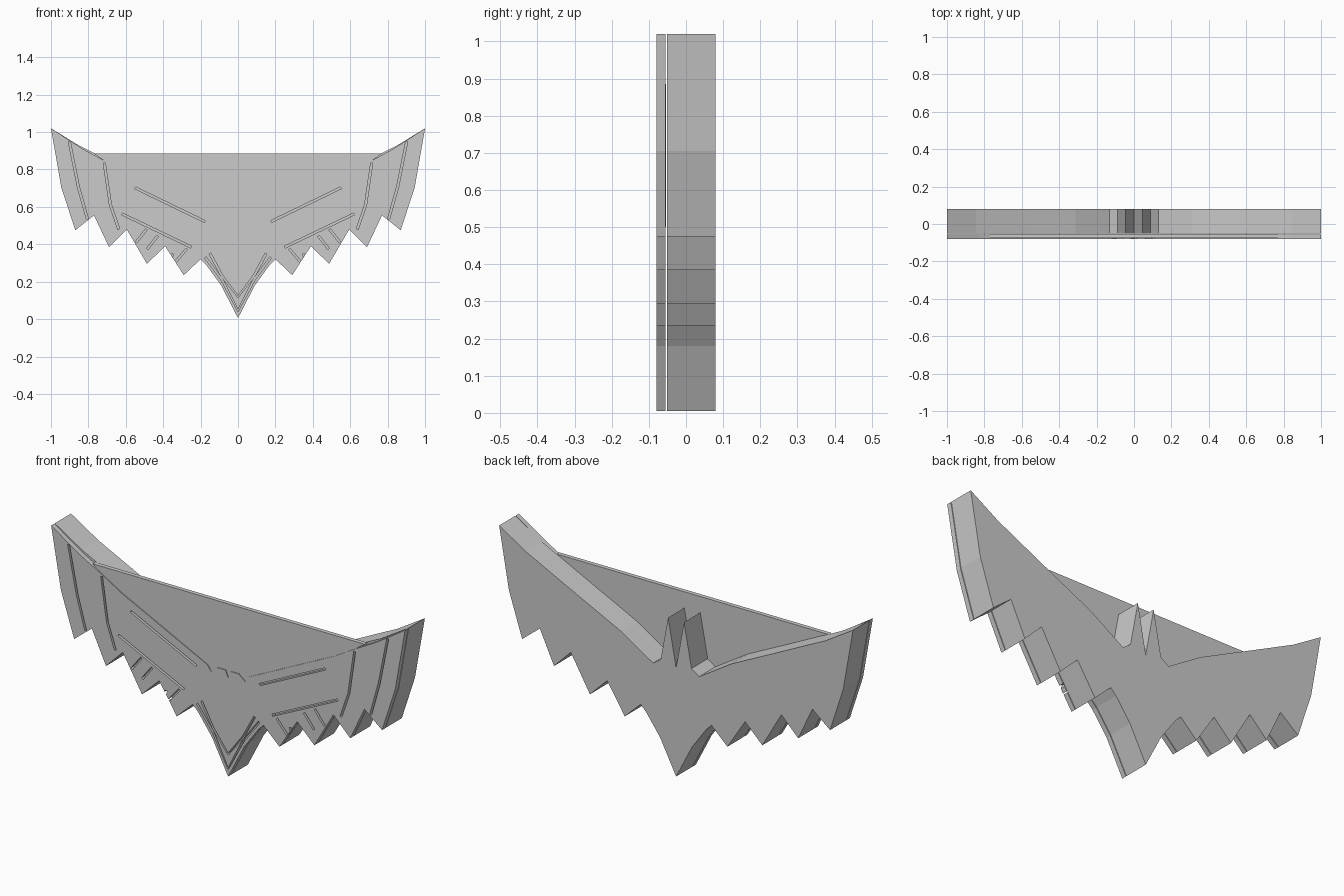
import bpy
import bmesh
from mathutils import Vector

cube = bpy.data.objects.get("Cube")
if cube:
    bpy.data.objects.remove(cube, do_unlink=True)

# One grey for the whole emblem
grey = bpy.data.materials.new("stone grey")
grey.use_nodes = True
grey.diffuse_color = (0.6, 0.6, 0.6, 1)
grey.node_tree.nodes["Principled BSDF"].inputs["Base Color"].default_value = (0.6, 0.6, 0.6, 1)


def add_prism(bm, outline, y0, y1):
    """Extrude an x-z outline from y0 to y1."""
    front = bm.faces.new([bm.verts.new((x, y0, z)) for x, z in outline])
    new = bmesh.ops.extrude_face_region(bm, geom=[front])["geom"]
    moved = [v for v in new if isinstance(v, bmesh.types.BMVert)]
    bmesh.ops.translate(bm, verts=moved, vec=(0, y1 - y0, 0))


def make_object(name, outlines, y0, y1):
    bm = bmesh.new()
    for outline in outlines:
        add_prism(bm, outline, y0, y1)
    bmesh.ops.recalc_face_normals(bm, faces=bm.faces)
    mesh = bpy.data.meshes.new(name)
    bm.to_mesh(mesh)
    bm.free()
    mesh.materials.append(grey)
    obj = bpy.data.objects.new(name, mesh)
    bpy.context.collection.objects.link(obj)
    return obj


def flip(points):
    return [(-x, z) for x, z in points]


def symmetric(half):
    """Close a half outline whose first and last points lie on x = 0."""
    return half + flip(half[1:-1])[::-1]


def strip(path, width):
    """Widen a polyline into a groove outline with mitred bends."""
    pts = [Vector(p) for p in path]
    left, right = [], []
    for i, p in enumerate(pts):
        along = (pts[min(i + 1, len(pts) - 1)] - pts[max(i - 1, 0)]).normalized()
        side = Vector((-along.y, along.x)) * width / 2
        left.append(tuple(p + side))
        right.append(tuple(p - side))
    return left + right[::-1]


# Feathered lower edge shared by both layers, from wing tip to bottom point
feathers = [(1, 1.02), (0.945, 0.705), (0.87, 0.475), (0.77, 0.555),
            (0.69, 0.385), (0.595, 0.48), (0.487, 0.295), (0.39, 0.39),
            (0.29, 0.235), (0.2, 0.32), (0.17, 0.29), (0.09, 0.18), (0, 0.005)]

# Thick rear body with the twin central spikes
body_top = [(0, 0.56), (0.045, 0.805), (0.087, 0.58), (0.13, 0.55),
            (0.314, 0.665), (0.55, 0.78), (0.845, 0.925)]
make_object("wing_body", [symmetric(body_top + feathers)], -0.051, 0.08)

# Thin panel spanning the gap between the wings
panel = [(0, 0.885), (0.77, 0.885), (0.72, 0.85), (0.6, 0.775),
         (0.118, 0.54), (0.096, 0.51), (0.06, 0.54), (0.02, 0.54), (0, 0.5)]
make_object("centre_panel", [symmetric(panel)], -0.076, -0.054)

# Front layer
plate_top = [(0, 0.51), (0.015, 0.545), (0.06, 0.545), (0.096, 0.515),
             (0.118, 0.545), (0.6, 0.78), (0.72, 0.85), (0.83, 0.91), (0.9, 0.955)]
plate = make_object("front_plate", [symmetric(plate_top + feathers)], -0.08, -0.055)

# Grooves cut through the front layer on each wing
grooves = [
    [(0.902, 0.95), (0.853, 0.705), (0.805, 0.535)],
    [(0.715, 0.835), (0.682, 0.61), (0.637, 0.48)],
    [(0.55, 0.702), (0.178, 0.522)],
    [(0.62, 0.562), (0.25, 0.385)],
    [(0.545, 0.41), (0.49, 0.48)],
    [(0.485, 0.375), (0.43, 0.445)],
    [(0.36, 0.32), (0.35, 0.35)],
    [(0.335, 0.305), (0.275, 0.375)],
]
half_cuts = [strip(g, 0.011) for g in grooves]
cuts = half_cuts + [flip(c) for c in half_cuts]

# Nested chevron grooves at the centre
for top, tip in (((0.175, 0.33), 0.045), ((0.15, 0.35), 0.12)):
    bend = (0.085, top[1] - 0.12)
    half = [(0, tip), bend, top]
    cuts.append(strip(flip(half[1:])[::-1] + half, 0.011))

cutter = make_object("groove_cutter", cuts, -0.1, -0.0535)
cutter.hide_render = True
boolean = plate.modifiers.new("grooves", "BOOLEAN")
boolean.operation = "DIFFERENCE"
boolean.solver = "EXACT"
boolean.object = cutter

# Bake the grooves and drop the cutter
graph = bpy.context.evaluated_depsgraph_get()
carved = bpy.data.meshes.new_from_object(plate.evaluated_get(graph))
plate.modifiers.clear()
plate.data = carved
bpy.data.objects.remove(cutter, do_unlink=True)
